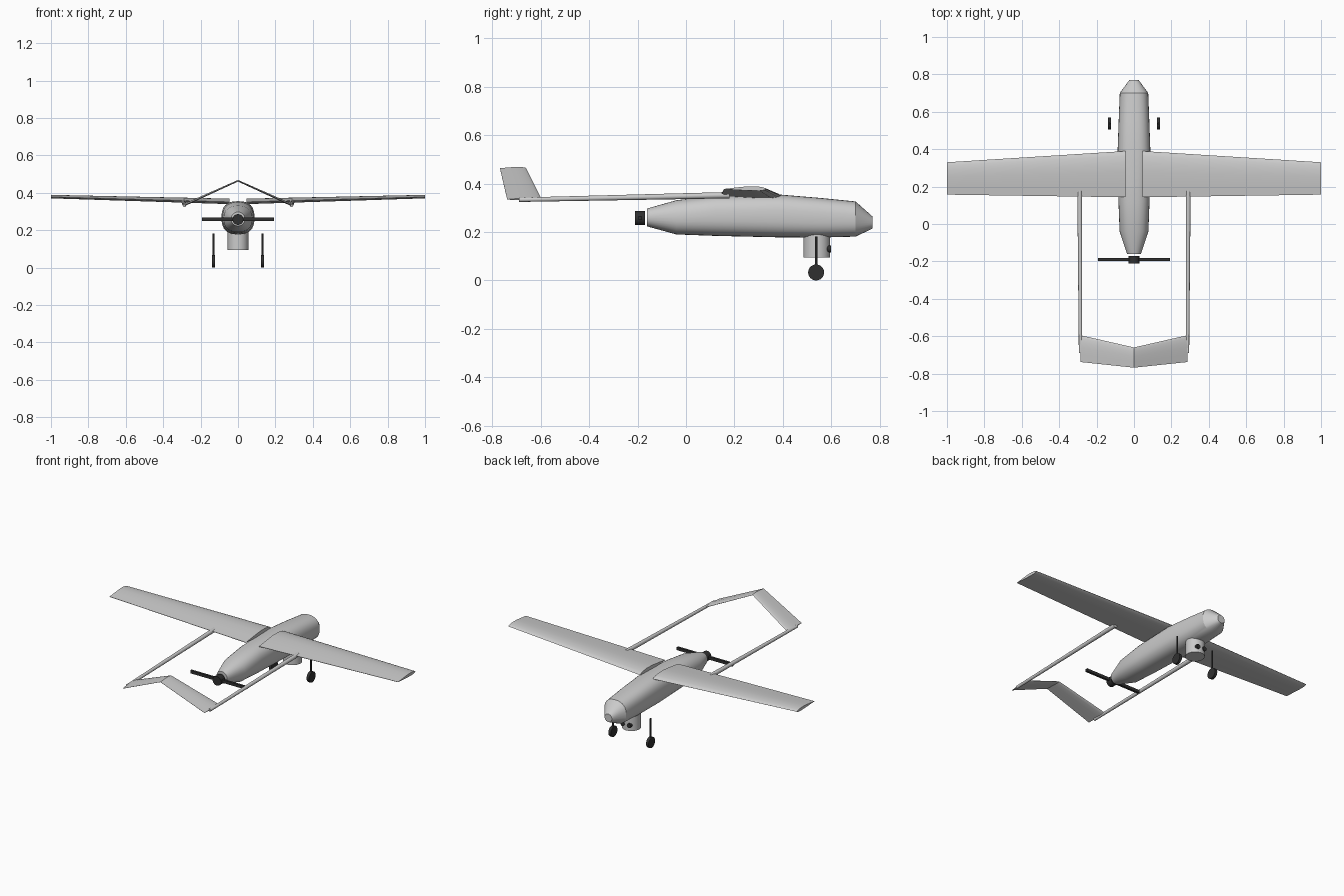
import bpy, bmesh, math
from mathutils import Vector

if "Cube" in bpy.data.objects:
    bpy.data.objects.remove(bpy.data.objects["Cube"])

dark = bpy.data.materials.new("dark")
dark.diffuse_color = (0.03, 0.03, 0.03, 1)
dark.use_nodes = True
dark.node_tree.nodes["Principled BSDF"].inputs["Base Color"].default_value = dark.diffuse_color


def finish(obj, mat=None, angle=35):
    if mat:
        obj.data.materials.append(mat)
    bpy.ops.object.select_all(action='DESELECT')
    obj.select_set(True)
    bpy.context.view_layer.objects.active = obj
    bpy.ops.object.shade_smooth_by_angle(angle=math.radians(angle))
    return obj


def loft(name, rings, mat=None, angle=35):
    """Skin a list of equal-length closed rings and cap both ends."""
    bm = bmesh.new()
    vs = [[bm.verts.new(p) for p in r] for r in rings]
    n = len(vs[0])
    for a, b in zip(vs, vs[1:]):
        for i in range(n):
            bm.faces.new((a[i], a[(i + 1) % n], b[(i + 1) % n], b[i]))
    bm.faces.new(vs[0])
    bm.faces.new(vs[-1])
    bmesh.ops.recalc_face_normals(bm, faces=bm.faces)
    me = bpy.data.meshes.new(name)
    bm.to_mesh(me)
    bm.free()
    obj = bpy.data.objects.new(name, me)
    bpy.context.collection.objects.link(obj)
    return finish(obj, mat, angle)


def rod(name, a, b, ra, rb, sides=24, mat=None):
    """Cylinder or cone between two points."""
    a, b = Vector(a), Vector(b)
    q = (b - a).to_track_quat('Z', 'Y')
    rings = []
    for c, r in ((a, ra), (b, rb)):
        rings.append([c + q @ Vector((r * math.cos(t), r * math.sin(t), 0))
                      for t in (2 * math.pi * i / sides for i in range(sides))])
    return loft(name, rings, mat)


def fuselage_ring(y, hw, z0, z1, p, n=32):
    ring = []
    for i in range(n):
        t = 2 * math.pi * i / n
        c, s = math.cos(t), math.sin(t)
        ring.append((hw * math.copysign(abs(c) ** (2 / p), c), y,
                     (z0 + z1) / 2 + (z1 - z0) / 2 * math.copysign(abs(s) ** (2 / p), s)))
    return ring


# airfoil: (chord fraction from leading edge, height fraction of thickness)
FOIL = [(0, 0), (0.03, 0.25), (0.1, 0.45), (0.25, 0.62), (0.45, 0.6), (0.7, 0.36),
        (1, 0.04), (1, -0.04), (0.7, -0.18), (0.4, -0.34), (0.15, -0.36), (0.04, -0.2)]


def foil_ring(x, lead, trail, z, thick, lift=(0, 1)):
    return [(x + h * thick * lift[0], lead + (trail - lead) * f, z + h * thick * lift[1])
            for f, h in FOIL]


# fuselage: y, half width, bottom, top, squareness
body = [(-0.16, 0.037, 0.223, 0.297, 2.1), (-0.04, 0.077, 0.190, 0.331, 2.3),
        (0.12, 0.083, 0.184, 0.350, 2.5), (0.38, 0.088, 0.178, 0.355, 2.6),
        (0.55, 0.082, 0.177, 0.341, 2.6), (0.70, 0.076, 0.181, 0.326, 2.4),
        (0.77, 0.025, 0.214, 0.264, 2.1)]
loft("fuselage", [fuselage_ring(*s) for s in body], angle=28)

for side, s in (("left", -1), ("right", 1)):
    # wing half with slight dihedral
    loft(f"{side}_wing", [foil_ring(s * 0.045, 0.39, 0.143, 0.350, 0.030),
                          foil_ring(s * 1.0, 0.33, 0.157, 0.377, 0.019)])
    # tail boom
    rod(f"{side}_tail_boom", (s * 0.29, 0.18, 0.352), (s * 0.286, -0.69, 0.333),
        0.013, 0.009, 12)
    # half of the inverted V tail
    n = Vector((s * 0.13, 0.285)).normalized()
    loft(f"{side}_tail_fin", [foil_ring(s * 0.285, -0.595, -0.738, 0.334, 0.013, n),
                              foil_ring(0, -0.66, -0.768, 0.463, 0.009, (0, 1))])
    # landing gear
    rod(f"{side}_gear_strut", (s * 0.13, 0.537, 0.033), (s * 0.13, 0.537, 0.182),
        0.005, 0.005, 12, dark)
    rod(f"{side}_wheel", (s * 0.122, 0.537, 0.033), (s * 0.139, 0.537, 0.033),
        0.033, 0.033, 24, dark)
    # propeller blade
    loft(f"{side}_propeller_blade",
         [[(x, -0.19 + dy, 0.258 + dz) for dy, dz in
           ((-0.007, -0.009), (0.007, -0.009), (0.007, 0.009), (-0.007, 0.009))]
          for x in (0, s * 0.193)], dark)
    # sensor lens
    rod(f"{side}_sensor_lens", (s * 0.022, 0.57, 0.13), (s * 0.022, 0.598, 0.13),
        0.014, 0.014, 16, dark)

rod("propeller_hub", (0, -0.21, 0.257), (0, -0.17, 0.257), 0.029, 0.029, 20, dark)
rod("sensor_turret", (0, 0.54, 0.095), (0, 0.54, 0.19), 0.055, 0.055, 32)
